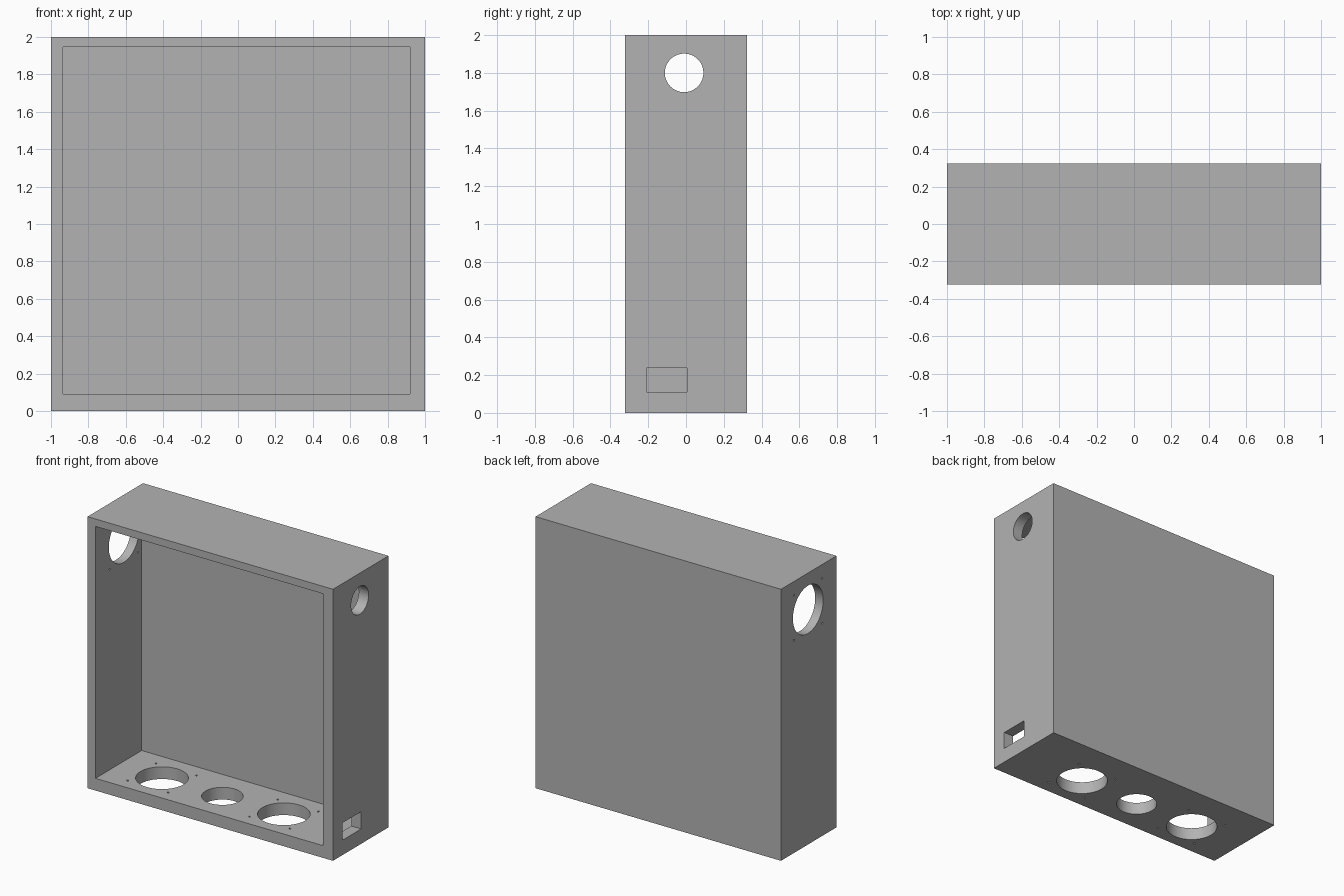
import bpy
import bmesh
import math
from mathutils import Matrix, Vector

cube = bpy.data.objects.get("Cube")
if cube:
    bpy.data.objects.remove(cube, do_unlink=True)

HALF_DEPTH = 0.3225
BOLT_OFFSET = 0.165
BOLT_RADIUS = 0.007
FAN_RADIUS = 0.176
CUT_LENGTH = 0.3

grey = bpy.data.materials.new("plain grey")
grey.use_nodes = True
grey.diffuse_color = (0.45, 0.45, 0.45, 1)
grey.node_tree.nodes["Principled BSDF"].inputs["Base Color"].default_value = grey.diffuse_color


def add_box(bm, low, high):
    low, high = Vector(low), Vector(high)
    matrix = Matrix.Translation((low + high) / 2) @ Matrix.Diagonal((high - low).to_4d())
    bmesh.ops.create_cube(bm, size=1, matrix=matrix)


def add_hole(bm, centre, radius, axis, segments=64):
    turn = Matrix.Rotation(math.pi / 2, 4, "Y") if axis == "X" else Matrix()
    bmesh.ops.create_cone(bm, cap_ends=True, segments=segments, radius1=radius,
                          radius2=radius, depth=CUT_LENGTH,
                          matrix=Matrix.Translation(centre) @ turn)


def add_fan_mount(bm, centre, axis):
    """Large round opening with four small bolt holes in a square."""
    add_hole(bm, centre, FAN_RADIUS, axis)
    for a in (-BOLT_OFFSET, BOLT_OFFSET):
        for b in (-BOLT_OFFSET, BOLT_OFFSET):
            shift = Vector((0, a, b)) if axis == "X" else Vector((a, b, 0))
            add_hole(bm, Vector(centre) + shift, BOLT_RADIUS, axis, 12)


def make_object(name, bm):
    mesh = bpy.data.meshes.new(name)
    bm.to_mesh(mesh)
    bm.free()
    obj = bpy.data.objects.new(name, mesh)
    bpy.context.collection.objects.link(obj)
    mesh.materials.append(grey)
    return obj


def cut(target, cutter):
    """Subtract the cutter and remove it."""
    bpy.ops.object.select_all(action="DESELECT")
    bpy.context.view_layer.objects.active = target
    target.select_set(True)
    mod = target.modifiers.new("cut", "BOOLEAN")
    mod.operation = "DIFFERENCE"
    mod.solver = "EXACT"
    mod.object = cutter
    bpy.ops.object.modifier_apply(modifier=mod.name)
    bpy.data.objects.remove(cutter, do_unlink=True)


# Outer block
bm = bmesh.new()
add_box(bm, (-1, -HALF_DEPTH, 0), (1, HALF_DEPTH, 2))
enclosure = make_object("open_enclosure", bm)

# Cavity open to the front
bm = bmesh.new()
add_box(bm, (-0.935, -0.5, 0.09), (0.92, 0.214, 1.945))
cut(enclosure, make_object("cavity_cutter", bm))

# Openings in the floor and both side walls
bm = bmesh.new()
add_fan_mount(bm, (-0.575, -0.063, 0), "Z")
add_fan_mount(bm, (0.418, -0.063, 0), "Z")
add_hole(bm, (-0.08, -0.067, 0), 0.139, "Z")
add_fan_mount(bm, (-1, 0.008, 1.731), "X")
add_hole(bm, (1, -0.01, 1.8), 0.102, "X")
add_box(bm, (0.85, -0.21, 0.11), (1.1, 0.005, 0.237))
cut(enclosure, make_object("opening_cutter", bm))

# Smooth bores with crisp edges
bpy.ops.object.shade_smooth_by_angle(angle=math.radians(35))
